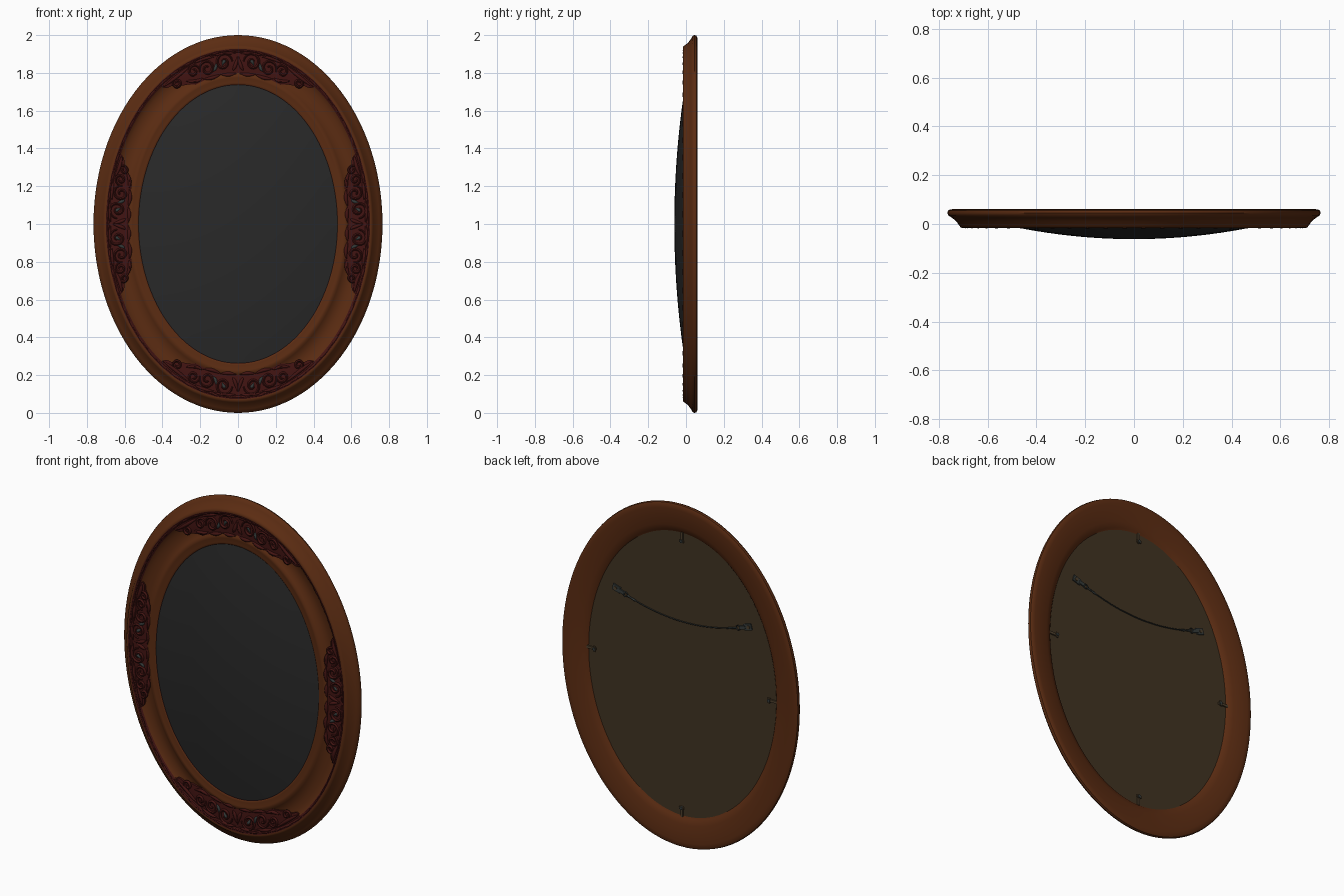
import bpy, bmesh, math
from math import sin, cos, pi
from mathutils import Vector

if "Cube" in bpy.data.objects:
    bpy.data.objects.remove(bpy.data.objects["Cube"])

RX, RZ, KZ = 0.765, 1.0, 1.1    # outer oval radii, vertical inset factor


def mat(name, rgb):
    m = bpy.data.materials.new(name)
    m.diffuse_color = (*rgb, 1)
    m.use_nodes = True
    m.node_tree.nodes["Principled BSDF"].inputs["Base Color"].default_value = m.diffuse_color
    return m


WOOD = mat("brown wood", (0.105, 0.025, 0.006))
RED = mat("burgundy carving", (0.055, 0.007, 0.006))
GLASS = mat("dark glass", (0.022, 0.022, 0.022))
BOARD = mat("backing board", (0.052, 0.033, 0.016))
SLATE = mat("slate metal", (0.035, 0.043, 0.042))
BRASS = mat("dull brass", (0.075, 0.05, 0.025))


def oval(a, d, y):
    """Point on the oval at angle a (0 = top), inset d from the rim."""
    return Vector(((RX - d) * sin(a), y, 1 + (RZ - KZ * d) * cos(a)))


def local(a0, u, d, y):
    """Point at distance u along the oval from angle a0."""
    r = 0.63 if abs(cos(a0)) > 0.5 else 0.86
    return oval(a0 + u / r, d, y)


def smooth(ob, angle=40):
    bpy.ops.object.select_all(action='DESELECT')
    ob.select_set(True)
    bpy.context.view_layer.objects.active = ob
    bpy.ops.object.shade_smooth_by_angle(angle=math.radians(angle))


def loft(name, rows, mats, wrap=False, closed=False, rule=None):
    """Skin a grid of points; open grids face the front."""
    bm = bmesh.new()
    vs = [[bm.verts.new(p) for p in row] for row in rows]
    n, m = len(vs), len(vs[0])
    for i in range(n if wrap else n - 1):
        for j in range(m if closed else m - 1):
            i2, j2 = (i + 1) % n, (j + 1) % m
            f = bm.faces.new((vs[i][j], vs[i2][j], vs[i2][j2], vs[i][j2]))
            if rule:
                f.material_index = rule(j)
    bmesh.ops.remove_doubles(bm, verts=bm.verts, dist=1e-5)
    bmesh.ops.recalc_face_normals(bm, faces=bm.faces)
    bm.normal_update()
    if not closed and sum(f.normal.y * f.calc_area() for f in bm.faces) > 0:
        bmesh.ops.reverse_faces(bm, faces=bm.faces)
    me = bpy.data.meshes.new(name)
    bm.to_mesh(me)
    bm.free()
    ob = bpy.data.objects.new(name, me)
    bpy.context.collection.objects.link(ob)
    for mt in mats:
        me.materials.append(mt)
    smooth(ob)
    return ob


def tubes(name, paths, depth, mt):
    """Tubes along (points, radii) paths, joined as one mesh."""
    cu = bpy.data.curves.new(name, 'CURVE')
    cu.dimensions = '3D'
    cu.bevel_depth, cu.bevel_resolution, cu.use_fill_caps = depth, 1, True
    for pts, radii in paths:
        sp = cu.splines.new('POLY')
        sp.points.add(len(pts) - 1)
        for q, p, r in zip(sp.points, pts, radii):
            q.co, q.radius = (*p, 1), r
    cu.materials.append(mt)
    ob = bpy.data.objects.new(name, cu)
    bpy.context.collection.objects.link(ob)
    bpy.ops.object.select_all(action='DESELECT')
    ob.select_set(True)
    bpy.context.view_layer.objects.active = ob
    bpy.ops.object.convert(target='MESH')
    smooth(bpy.context.object, 60)


def box(name, loc, size, mt, tilt=0):
    bpy.ops.mesh.primitive_cube_add(size=1, location=loc, rotation=(0, tilt, 0))
    ob = bpy.context.object
    ob.name, ob.scale = name, size
    ob.data.materials.append(mt)


def disc(name, loc, r, depth, mt, sides=12):
    bpy.ops.mesh.primitive_cylinder_add(vertices=sides, radius=r, depth=depth,
                                        location=loc, rotation=(pi / 2, 0, 0))
    ob = bpy.context.object
    ob.name = name
    ob.data.materials.append(mt)
    return ob


# Moulded oval frame: (inset, y) profile from back, round the rim, to the front
profile = [(0.16, 0.03), (0.15, 0.04), (0.12, 0.05), (0.07, 0.057), (0.03, 0.061),
           (0.012, 0.06), (0.003, 0.055), (0, 0.045), (0.004, 0.035), (0.018, 0.026),
           (0.036, 0.012), (0.05, -0.008), (0.056, -0.015), (0.066, -0.017),
           (0.076, -0.013), (0.085, -0.003), (0.105, 0.007), (0.135, 0.012),
           (0.165, 0.007), (0.182, -0.004), (0.192, -0.011), (0.205, -0.012),
           (0.216, -0.007), (0.228, -0.009), (0.237, -0.006), (0.245, 0.001), (0.245, 0.025)]
N = 112
loft("frame", [[oval(2 * pi * i / N, d, y) for d, y in profile] for i in range(N)],
     [WOOD, RED], wrap=True, closed=True,
     rule=lambda j: 1 if j in (13, 14, 24, 25) else 0)

# Domed glass
loft("domed_glass",
     [[(0.53 * k / 12 * sin(2 * pi * i / 80), -0.062 + 0.058 * (k / 12) ** 2,
        1 + 0.74 * k / 12 * cos(2 * pi * i / 80)) for k in range(13)] for i in range(80)],
     [GLASS], wrap=True)

# Backing board
board = disc("backing_board", (0, 0.029, 1), 1, 0.006, BOARD, 96)
board.scale = (0.612, 0.83, 1)

# Beaded line on the outer ridge
tubes("ridge_bead", [([oval(2 * pi * i / 112, 0.074, -0.012) for i in range(113)],
                      [1 if i % 2 else 0.6 for i in range(113)])], 0.006, RED)


def spiral(a0, s, u, d, r, start, turns, flip=1):
    """Curling scroll with a thick outer end."""
    pts, rad = [], []
    for i in range(21):
        t = i / 20
        a = start + flip * turns * 2 * pi * t
        q = r * (1 - 0.8 * t)
        pts.append(local(a0, s * (u + q * cos(a)), d + q * sin(a), -0.007))
        rad.append(0.55 + 0.5 * sin(pi * t))
    return pts, rad


def leaf(a0, s, u0, d0, u1, d1, bend):
    """Tapered leaf stroke from one point to another."""
    pts, rad = [], []
    for i in range(9):
        t = i / 8
        w = bend * sin(pi * t)
        pts.append(local(a0, s * (u0 + (u1 - u0) * t), d0 + (d1 - d0) * t + w, -0.006))
        rad.append(0.25 + sin(pi * t) * 1.1)
    return pts, rad


# Carved ornaments at top, right, bottom and left
for k, name in enumerate(("top", "right", "bottom", "left")):
    a0 = k * pi / 2
    L = 0.40 if k % 2 == 0 else 0.36

    # Raised ground with scalloped, tapering ends
    rows = []
    for i in range(65):
        u = -L + 2 * L * i / 64
        t = abs(u) / L
        fall = min(1, max(0, (1 - t) / 0.42))
        end = 0.09 + 0.1 * fall ** 0.8 + 0.006 * sin(t * 34) * (1 - fall)
        row = [local(a0, u, 0.07, 0.012)]
        row += [local(a0, u, 0.07 + (end - 0.07) * v / 4,
                      -0.004 - 0.003 * sin(pi * v / 4)) for v in range(5)]
        rows.append(row + [local(a0, u, end, 0.012)])
    loft(name + "_carving_ground", rows, [RED])

    # Scrolls and leaves, mirrored about the middle
    paths = []
    for s in (-1, 1):
        paths += [spiral(a0, s, 0.075, 0.125, 0.046, pi, 1.4),
                  spiral(a0, s, 0.165, 0.135, 0.042, 0, 1.4, -1),
                  spiral(a0, s, 0.235, 0.12, 0.03, pi, 1.3),
                  spiral(a0, s, L - 0.07, 0.125, 0.026, -pi / 2, 1.2),
                  leaf(a0, s, 0.01, 0.09, 0.12, 0.085, -0.006),
                  leaf(a0, s, 0.01, 0.185, 0.1, 0.18, 0.006),
                  leaf(a0, s, 0.1, 0.18, 0.2, 0.175, 0.008),
                  leaf(a0, s, 0.12, 0.09, 0.22, 0.086, -0.004),
                  leaf(a0, s, 0.2, 0.17, 0.29, 0.14, 0.012),
                  leaf(a0, s, 0.24, 0.088, L, 0.092, 0.008),
                  leaf(a0, s, 0.0, 0.1, 0.03, 0.17, 0.012)]
    tubes(name + "_carving_scrolls", paths, 0.008, RED)

    # Slate inlays inside the scrolls
    inlays = []
    for s in (-1, 1):
        inlays += [leaf(a0, s, 0.105, 0.11, 0.14, 0.155, 0.012),
                   leaf(a0, s, 0.06, 0.115, 0.085, 0.14, -0.006)]
    tubes(name + "_inlays", inlays, 0.007, SLATE)

# Retaining clips on the back
for k in range(4):
    a = k * pi / 2
    p, q = oval(a, 0.18, 0.037), oval(a, 0.2, 0.041)
    box("retaining_clip", p, (0.014, 0.008, 0.06), BRASS, a)
    box("clip_foot", q, (0.03, 0.006, 0.014), BRASS, a)
    disc("clip_screw", q, 0.009, 0.012, SLATE)

# Hangers and sagging wire
for s in (-1, 1):
    tilt = -s * 0.3
    box("hanger_plate", (s * 0.425, 0.035, 1.39), (0.05, 0.006, 0.036), SLATE, tilt)
    box("hanger_tab", (s * 0.39, 0.037, 1.379), (0.04, 0.007, 0.02), SLATE, tilt)
    disc("hanger_screw", (s * 0.43, 0.038, 1.391), 0.01, 0.01, BRASS)
    ring = [(s * 0.365 + 0.013 * cos(t * pi / 6), 0.038, 1.371 + 0.013 * sin(t * pi / 6))
            for t in range(13)]
    tubes("hanger_ring", [(ring, [1] * 13)], 0.003, SLATE)
    knot = [(s * x, 0.038, 1.31 + 0.46 * x * x) for x in (0.35, 0.33, 0.31, 0.29)]
    tubes("wire_twist", [(knot, [1, 0.7, 1, 0.6])], 0.006, SLATE)
wire = [(x / 20 * 0.355, 0.038, 1.31 + 0.46 * (x / 20 * 0.355) ** 2) for x in range(-20, 21)]
tubes("hanging_wire", [(wire, [1] * 41)], 0.003, SLATE)
